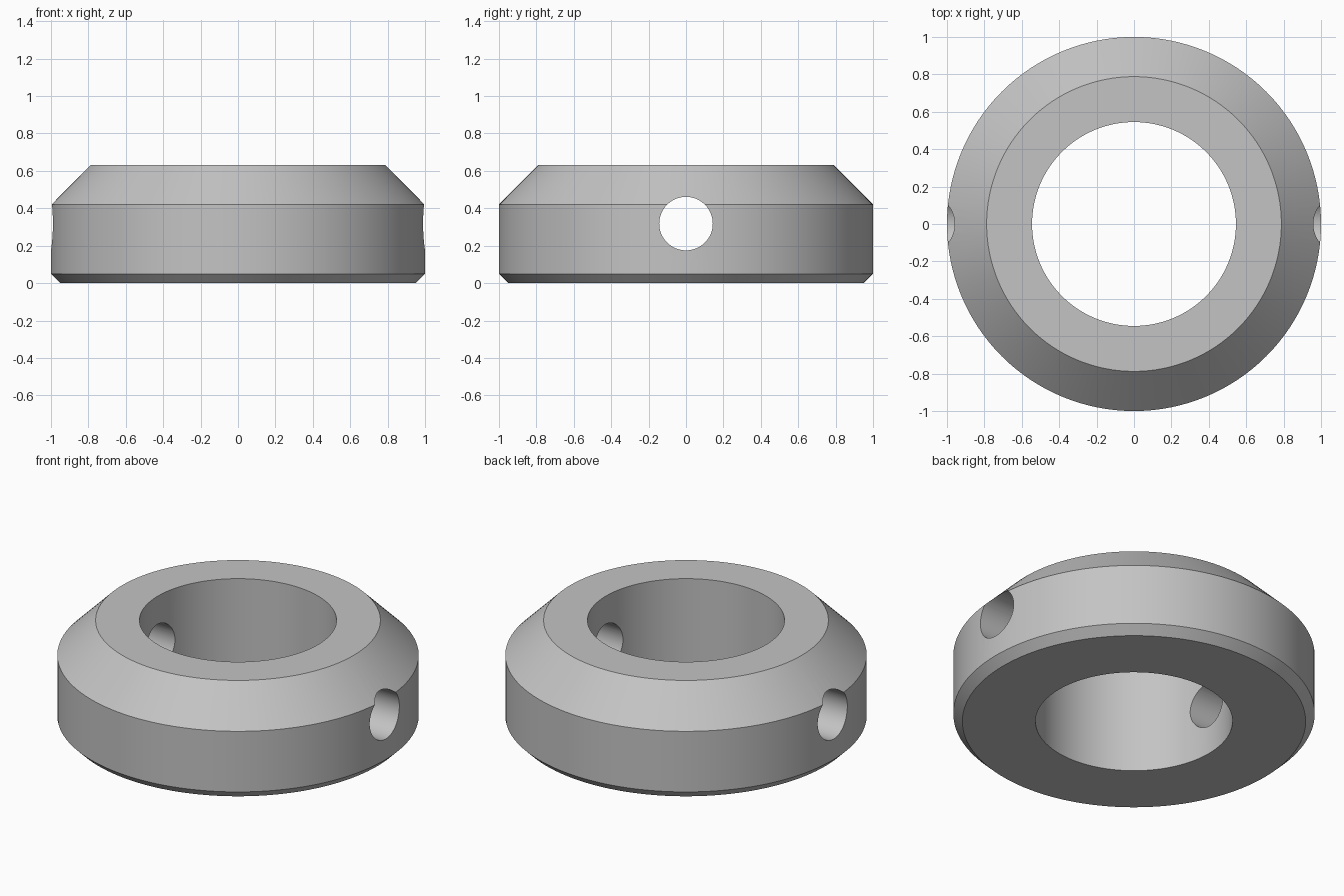
import bpy, bmesh, math
from mathutils import Matrix

cube = bpy.data.objects.get("Cube")
if cube:
    bpy.data.objects.remove(cube, do_unlink=True)

SEGMENTS = 128
HOLE_Z, HOLE_RADIUS = 0.318, 0.143

grey = bpy.data.materials.new("plain grey")
grey.use_nodes = True
colour = (0.55, 0.55, 0.55, 1)
grey.diffuse_color = colour
grey.node_tree.nodes["Principled BSDF"].inputs["Base Color"].default_value = colour


def make_object(name, bm):
    bmesh.ops.recalc_face_normals(bm, faces=bm.faces)
    mesh = bpy.data.meshes.new(name)
    bm.to_mesh(mesh)
    bm.free()
    mesh.materials.append(grey)
    obj = bpy.data.objects.new(name, mesh)
    bpy.context.collection.objects.link(obj)
    return obj


# Collar: closed cross-section (radius, height) turned about z
profile = [(0.545, 0), (0.95, 0), (1, 0.05), (1, 0.42), (0.788, 0.632), (0.545, 0.632)]
bm = bmesh.new()
verts = [bm.verts.new((r, 0, z)) for r, z in profile]
edges = [bm.edges.new((a, b)) for a, b in zip(verts, verts[1:] + verts[:1])]
bmesh.ops.spin(bm, geom=verts + edges, cent=(0, 0, 0), axis=(0, 0, 1),
               angle=math.tau, steps=SEGMENTS, use_merge=False)
bmesh.ops.remove_doubles(bm, verts=bm.verts, dist=0.0005)
collar = make_object("collar_ring", bm)

# Cross hole: drilled right through from side to side
bm = bmesh.new()
bmesh.ops.create_cone(bm, cap_ends=True, segments=64, radius1=HOLE_RADIUS,
                      radius2=HOLE_RADIUS, depth=3,
                      matrix=Matrix.Translation((0, 0, HOLE_Z)) @ Matrix.Rotation(math.pi / 2, 4, 'Y'))
drill = make_object("hole_cutter", bm)
drill.hide_render = True

cut = collar.modifiers.new("cross_hole", 'BOOLEAN')
cut.operation = 'DIFFERENCE'
cut.solver = 'EXACT'
cut.object = drill

bpy.ops.object.select_all(action='DESELECT')
collar.select_set(True)
bpy.context.view_layer.objects.active = collar
bpy.ops.object.modifier_apply(modifier=cut.name)
bpy.data.objects.remove(drill, do_unlink=True)

# Smooth curved walls, crisp bevel and hole edges
bpy.ops.object.shade_smooth_by_angle(angle=math.radians(30))
